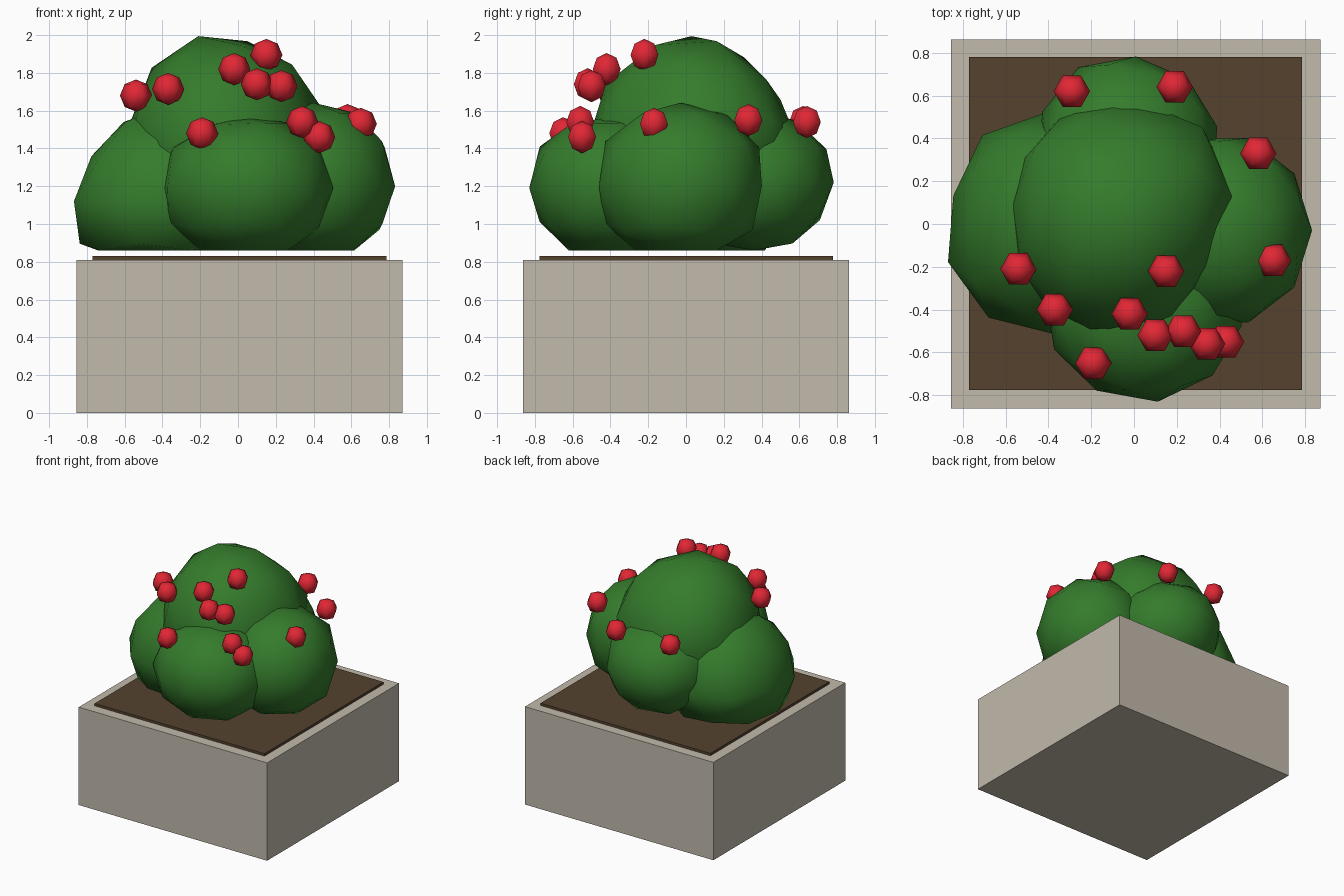
import bpy, bmesh, math
from mathutils import Matrix, Vector

if "Cube" in bpy.data.objects:
    bpy.data.objects.remove(bpy.data.objects["Cube"])


def material(name, rgb):
    m = bpy.data.materials.new(name)
    m.diffuse_color = (*rgb, 1)
    m.use_nodes = True
    m.node_tree.nodes["Principled BSDF"].inputs["Base Color"].default_value = m.diffuse_color
    return m


STONE = material("stone", (0.54, 0.49, 0.41))
SOIL = material("soil", (0.09, 0.055, 0.028))
LEAF = material("leaf", (0.035, 0.20, 0.025))
RED = material("red", (0.75, 0.02, 0.035))


def finish(bm, name, mat, smooth=False):
    bmesh.ops.recalc_face_normals(bm, faces=bm.faces)
    for f in bm.faces:
        f.smooth = smooth
    me = bpy.data.meshes.new(name)
    bm.to_mesh(me)
    bm.free()
    me.materials.append(mat)
    ob = bpy.data.objects.new(name, me)
    bpy.context.collection.objects.link(ob)
    return ob


def box(name, centre, size, mat):
    bm = bmesh.new()
    bmesh.ops.create_cube(bm, size=1)
    bm.transform(Matrix.Translation(centre) @ Matrix.Diagonal((*size, 1)))
    return finish(bm, name, mat)


def aim(bm, degrees):
    """Spin a ball so that one equator vertex points at the given azimuth."""
    v = min(bm.verts, key=lambda v: abs(v.co.z))
    bm.transform(Matrix.Rotation(math.radians(degrees) - math.atan2(v.co.y, v.co.x), 4, 'Z'))


def leaf_clump(name, centre, radii, azimuth, tilt=0, bumps=()):
    """Low-poly ball, pushed in or out towards the bump directions, cut flat below."""
    bm = bmesh.new()
    bmesh.ops.create_icosphere(bm, subdivisions=2, radius=1)
    aim(bm, azimuth)
    bm.transform(Matrix.Rotation(math.radians(tilt), 4, 'Y'))
    for v in bm.verts:
        n = v.co.copy()
        for direction, amount in bumps:
            v.co += n * amount * math.exp(-(n.angle(Vector(direction)) / 0.45) ** 2)
    bm.transform(Matrix.Translation(centre) @ Matrix.Diagonal((*radii, 1)))
    for v in bm.verts:  # flat underside
        v.co.z = max(v.co.z, 0.86)
    bmesh.ops.remove_doubles(bm, verts=bm.verts, dist=0.001)
    return finish(bm, name, LEAF, True)


def berry(name, centre):
    bm = bmesh.new()
    bmesh.ops.create_uvsphere(bm, u_segments=6, v_segments=4, radius=0.085)
    aim(bm, 0)
    bm.transform(Matrix.Translation(Vector(centre)))
    return finish(bm, name, RED, True)


# Planter block and soil slab
box("planter", (0.008, 0, 0.405), (1.725, 1.725, 0.81), STONE)
box("soil", (0.008, 0.002, 0.815), (1.555, 1.555, 0.03), SOIL)

# Bush: one crown and four side clumps
leaf_clump("crown_clump", (-0.07, 0.03, 1.44), (0.55, 0.56, 0.58), 10, -15,
           [((0.5, 0, 0.85), -0.04), ((0, 0.75, 0.66), -0.10), ((0, -0.6, 0.8), -0.06),
            ((0.8, -0.5, 0.2), -0.12), ((0.85, 0.6, 0.1), 0.07), ((-1, 0, 0.3), -0.08)])
leaf_clump("front_clump", (0.045, -0.40, 1.19), (0.465, 0.425, 0.40), -82, 0,
           [((0, 0, 1), -0.07), ((0, -0.9, 0.42), 0.06), ((0.5, -0.2, 0.8), 0.04)])
leaf_clump("right_clump", (0.40, -0.03, 1.20), (0.43, 0.45, 0.44), 0, 0,
           [((0.3, 0.7, 0.6), 0.08), ((0.3, -0.7, 0.6), 0.06), ((0.75, 0, 0.65), 0.05)])
leaf_clump("left_clump", (-0.39, 0.0, 1.12), (0.50, 0.51, 0.50), -160, 0,
           [((-0.85, 0, 0.5), -0.09), ((-0.9, 0.4, 0), -0.05), ((-0.45, 0.9, 0), 0.06),
            ((-0.9, -0.4, -0.1), 0.035), ((-0.45, -0.9, 0), 0.03)])
leaf_clump("back_clump", (-0.03, 0.36, 1.22), (0.43, 0.42, 0.38), 85, 0,
           [((-0.5, 0.8, 0.2), 0.04), ((0, 0.8, 0.6), 0.04)])

# Berries
spots = [(-0.29, 0.62, 1.54), (0.19, 0.64, 1.54), (0.58, 0.33, 1.55),
         (0.65, -0.17, 1.53), (-0.54, -0.21, 1.68), (-0.37, -0.40, 1.715),
         (0.15, -0.22, 1.895), (-0.02, -0.42, 1.82), (0.10, -0.52, 1.74),
         (0.23, -0.50, 1.73), (0.43, -0.55, 1.46), (0.34, -0.56, 1.54),
         (-0.19, -0.65, 1.48)]
for i, p in enumerate(spots, 1):
    berry(f"berry_{i}", p)
